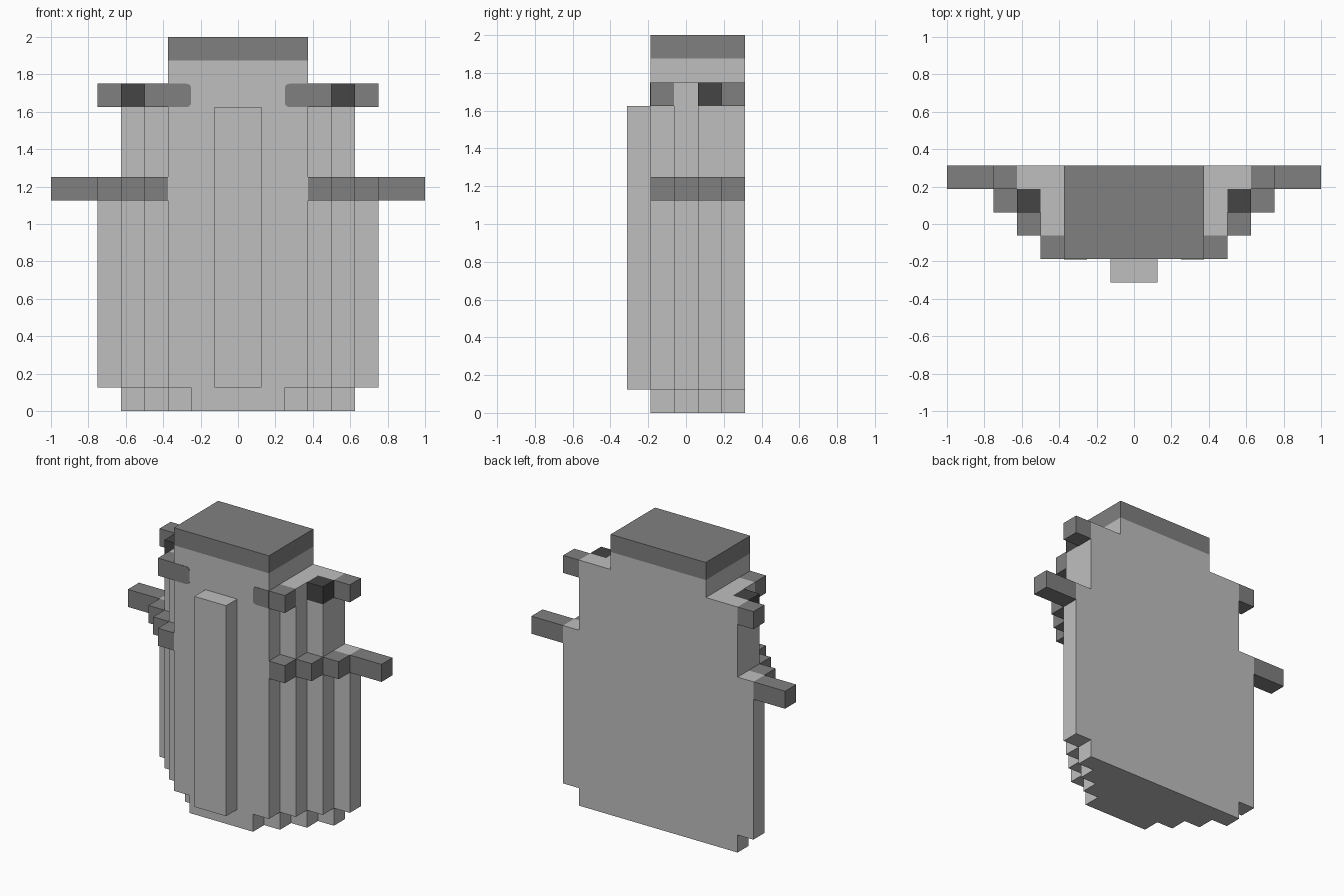
import bpy
import bmesh

U = 0.125            # one block
BACK = 2.5 * U       # y of the back plane
FRONT = -1.5 * U     # y of the main front plane

if "Cube" in bpy.data.objects:
    bpy.data.objects.remove(bpy.data.objects["Cube"], do_unlink=True)


def make_material(name, value):
    mat = bpy.data.materials.new(name)
    mat.use_nodes = True
    colour = (value, value, value, 1)
    mat.diffuse_color = colour
    mat.node_tree.nodes["Principled BSDF"].inputs["Base Color"].default_value = colour
    return mat


LIGHT = make_material("light grey", 0.52)
MID = make_material("mid grey", 0.216)
DARK = make_material("dark grey", 0.058)


def finish(name, bm, mat):
    bmesh.ops.recalc_face_normals(bm, faces=bm.faces)
    mesh = bpy.data.meshes.new(name)
    bm.to_mesh(mesh)
    bm.free()
    mesh.materials.append(mat)
    obj = bpy.data.objects.new(name, mesh)
    bpy.context.collection.objects.link(obj)
    return obj


def box(name, x, y, z, mat, round_x=None):
    """Box between two limits per axis; round_x rounds the corners at that x."""
    bm = bmesh.new()
    bmesh.ops.create_cube(bm, size=1)
    for v in bm.verts:
        for i, (a, b) in enumerate((x, y, z)):
            v.co[i] = b if v.co[i] > 0 else a
    if round_x is not None:
        edges = [e for e in bm.edges if all(abs(v.co.x - round_x) < 1e-4 for v in e.verts)
                 and abs(e.verts[0].co.y - e.verts[1].co.y) > 1e-4]
        bmesh.ops.bevel(bm, geom=edges, offset=0.025, segments=3,
                        profile=0.5, affect='EDGES')
    return finish(name, bm, mat)


def stepped_slab(name, half_widths, z0, z1, mat):
    """Symmetric stepped plan; half widths in blocks, row by row front to back."""
    right = []
    for row, w in enumerate(half_widths):
        y = FRONT + row * U
        for p in ((w * U, y), (w * U, y + U)):
            if len(right) > 1 and right[-1][0] == right[-2][0] == p[0]:
                right.pop()
            if not right or right[-1] != p:
                right.append(p)
    outline = right + [(-x, y) for x, y in reversed(right)]
    bm = bmesh.new()
    face = bm.faces.new([bm.verts.new((x, y, z0 * U)) for x, y in outline])
    top = bmesh.ops.extrude_face_region(bm, geom=[face])["geom"]
    bmesh.ops.translate(bm, vec=(0, 0, (z1 - z0) * U),
                        verts=[g for g in top if isinstance(g, bmesh.types.BMVert)])
    return finish(name, bm, mat)


# Body, from the ground up
stepped_slab("base", (2, 3, 4, 5), 0, 1, LIGHT)
stepped_slab("lower_body", (3, 4, 5, 6), 1, 10, LIGHT)
stepped_slab("upper_body", (3, 4, 5, 5), 10, 13, LIGHT)
stepped_slab("shoulder", (3, 4, 4, 5), 13, 14, LIGHT)
stepped_slab("neck", (3, 3, 3, 3), 14, 15, LIGHT)
stepped_slab("cap", (3, 3, 3, 3), 15, 16, MID)

# Raised bar on the front
box("front_bar", (-U, U), (FRONT - U, FRONT), (U, 13 * U), LIGHT)

# Side blocks: name, row from the front, inner and outer x, layer, colour
BLOCKS = (
    ("lower_block_front", 0, 3, 4, 9, MID),
    ("lower_block_middle", 1, 4, 5, 9, MID),
    ("lower_block_rear", 2, 5, 6, 9, MID),
    ("lower_arm", 3, 6, 8, 9, MID),
    ("upper_block_front", 0, 3, 4, 13, MID),
    ("upper_block_dark", 2, 4, 5, 13, DARK),
    ("upper_block_back", 3, 5, 6, 13, MID),
)
for side, s in (("left", 1), ("right", -1)):
    for name, row, x0, x1, layer, mat in BLOCKS:
        y = FRONT + row * U
        box(f"{side}_{name}", sorted((s * x0 * U, s * x1 * U)), (y, y + U),
            (layer * U, (layer + 1) * U), mat)
    # Painted patch running from the upper front block onto the body
    box(f"{side}_front_patch", sorted((s * 2 * U, s * 3 * U)),
        (FRONT - 0.003, FRONT), (13 * U, 14 * U), MID, round_x=s * 2 * U)
